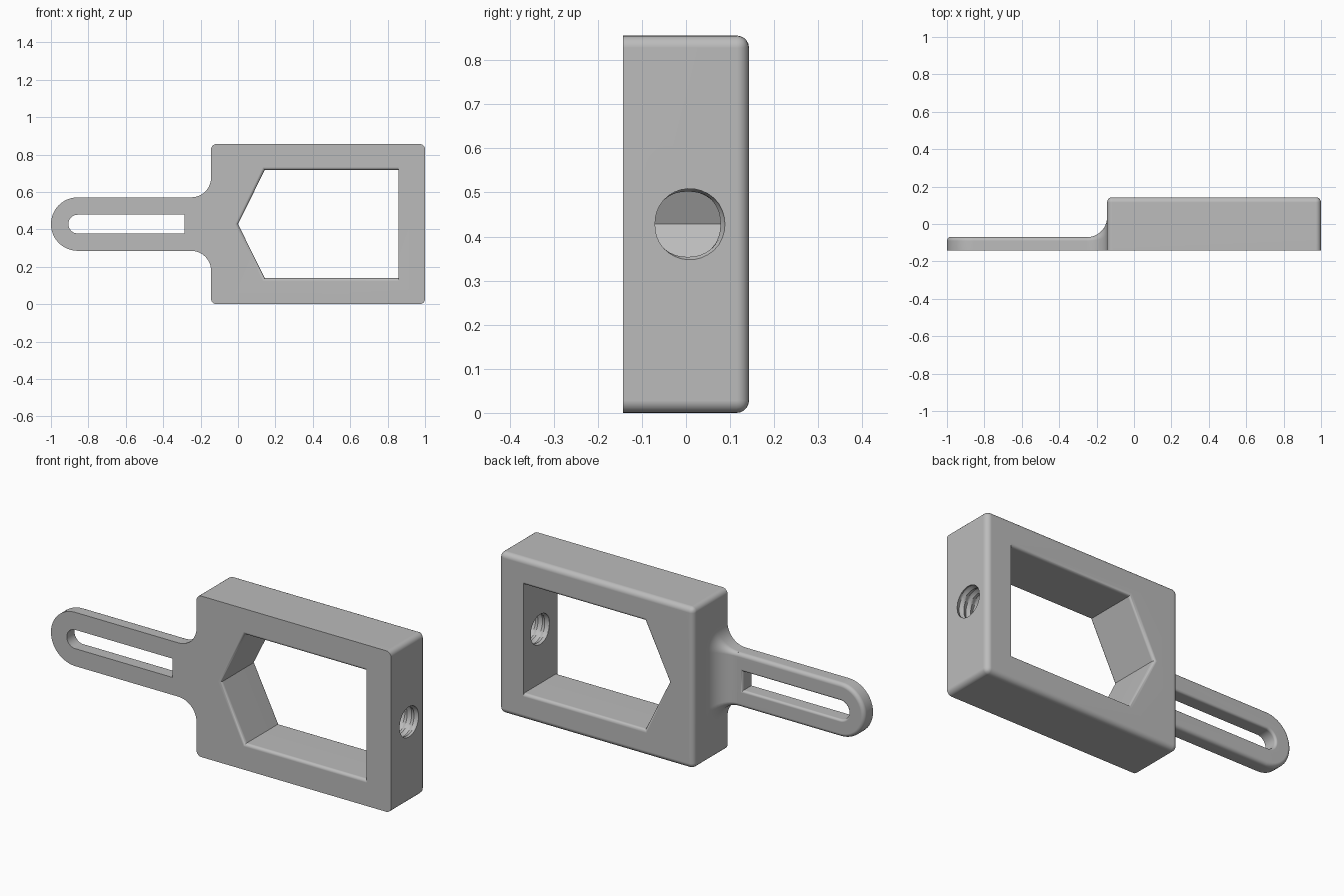
import bpy, bmesh, math
from math import pi, sin, cos, sqrt

if "Cube" in bpy.data.objects:
    bpy.data.objects.remove(bpy.data.objects["Cube"])

D = 0.143            # half depth of the frame, half width of the arm
MID = 0.428          # height of the centre line
ARM_BACK = -0.07     # rear face of the thin arm
NECK_X = -0.25       # where the arm starts to flare into the frame

grey = bpy.data.materials.new("plain grey")
grey.use_nodes = True
grey.diffuse_color = (0.5, 0.5, 0.5, 1)
grey.node_tree.nodes["Principled BSDF"].inputs["Base Color"].default_value = (0.5, 0.5, 0.5, 1)


def make(name, bm):
    bmesh.ops.recalc_face_normals(bm, faces=bm.faces)
    mesh = bpy.data.meshes.new(name)
    bm.to_mesh(mesh)
    bm.free()
    mesh.materials.append(grey)
    ob = bpy.data.objects.new(name, mesh)
    bpy.context.collection.objects.link(ob)
    return ob


def loft(name, rings):
    """Skin a list of equal closed rings and cap both ends."""
    bm = bmesh.new()
    rows = [[bm.verts.new(p) for p in ring] for ring in rings]
    n = len(rows[0])
    for a, b in zip(rows, rows[1:]):
        for i in range(n):
            j = (i + 1) % n
            bm.faces.new((a[i], a[j], b[j], b[i]))
    bm.faces.new(rows[0])
    bm.faces.new(rows[-1])
    return make(name, bm)


def activate(ob):
    bpy.ops.object.select_all(action='DESELECT')
    ob.select_set(True)
    bpy.context.view_layer.objects.active = ob


def cut(ob, cutter):
    cutter.hide_render = True
    activate(ob)
    mod = ob.modifiers.new("cut", 'BOOLEAN')
    mod.operation = 'DIFFERENCE'
    mod.solver = 'EXACT'
    mod.object = cutter
    bpy.ops.object.modifier_apply(modifier=mod.name)
    bpy.data.objects.remove(cutter)


def finish(ob):
    activate(ob)
    bpy.ops.object.shade_smooth_by_angle(angle=math.radians(35))
    mod = ob.modifiers.new("clean shading", 'WEIGHTED_NORMAL')
    mod.keep_sharp = True


def rounding(r, steps=5):
    """Pairs of (distance from face, sideways offset) for a round edge."""
    angles = [pi / 2 * i / steps for i in range(steps + 1)]
    return [(r * (1 - cos(a)), r * (1 - sin(a))) for a in angles]


# Frame block, rounded everywhere except around the front face
bm = bmesh.new()
bmesh.ops.create_cube(bm, size=1)
for v in bm.verts:
    v.co = (MID + v.co.x * 1.144, v.co.y * 2 * D, MID + v.co.z * 2 * MID)
edges = [e for e in bm.edges if any(v.co.y > 0 for v in e.verts)]
bmesh.ops.bevel(bm, geom=edges, offset=0.028, segments=5, profile=0.5, affect='EDGES')
frame = make("frame", bm)


# Five-sided window with softened front and rear rims
def window_ring(y, o):
    top, side = 0.289 + o, 0.143 - 0.63 * o
    return [(-1.11 * o, y, MID), (side, y, MID + top), (0.857, y, MID + top),
            (0.857, y, MID - top), (side, y, MID - top)]


rim = rounding(0.016)
rings = [window_ring(-D - 0.02, 0.016)]
rings += [window_ring(-D + d, o) for d, o in rim]
rings += [window_ring(D - d, o) for d, o in reversed(rim)]
rings += [window_ring(D + 0.02, 0.016)]
cut(frame, loft("window_cutter", rings))


# Threaded hole through the end wall
def thread_radius(x, a):
    phase = (x / 0.04 + a / (2 * pi)) % 1
    return 0.074 + 0.026 * min(abs(phase - 0.5), 0.4)


N = 32
rings = []
for k in range(29):
    x = 0.78 + k * 0.01
    ring = []
    for i in range(N):
        a = 2 * pi * i / N
        r = thread_radius(x, a)
        ring.append((x, 0.004 + r * cos(a), MID + r * sin(a)))
    rings.append(ring)
cut(frame, loft("thread_cutter", rings))
finish(frame)


# Arm: flat bar with a round outer end and a long slot
def stadium(y, r, x_end):
    arc = [pi / 2 + pi * i / 24 for i in range(25)]
    pts = [(-1 + D + r * cos(a), y, MID + r * sin(a)) for a in arc]
    return pts + [(x_end, y, MID - r), (x_end, y, MID + r)]


EDGE = 0.02
rings = [stadium(-D, D, NECK_X)]
rings += [stadium(ARM_BACK - d, D - o, NECK_X) for d, o in reversed(rounding(EDGE))]
arm = loft("arm", rings)

rim = rounding(0.012)
rings = [stadium(-D - 0.02, 0.05, -0.285)]
rings += [stadium(ARM_BACK - d, 0.05 + o, -0.285 + o) for d, o in reversed(rim)]
rings += [stadium(ARM_BACK + 0.02, 0.062, -0.273)]
cut(arm, loft("slot_cutter", rings))
finish(arm)

# Neck: concave flare from the arm into the frame on three sides
rings = []
R = 0.106
for k in range(11):
    a = pi / 2 * k / 10
    x, grow = NECK_X + R * sin(a), R * (1 - cos(a))
    half, back, r = D + grow, ARM_BACK + grow, EDGE + grow * 0.7
    arc = [(back - r + r * sin(t), half - r + r * cos(t))
           for t in [pi / 2 * i / 8 for i in range(9)]]
    ring = [(x, -D, MID + half)] + [(x, y, MID + z) for y, z in arc]
    ring += [(x, y, MID - z) for y, z in reversed(arc)] + [(x, -D, MID - half)]
    rings.append(ring)
finish(loft("neck", rings))
